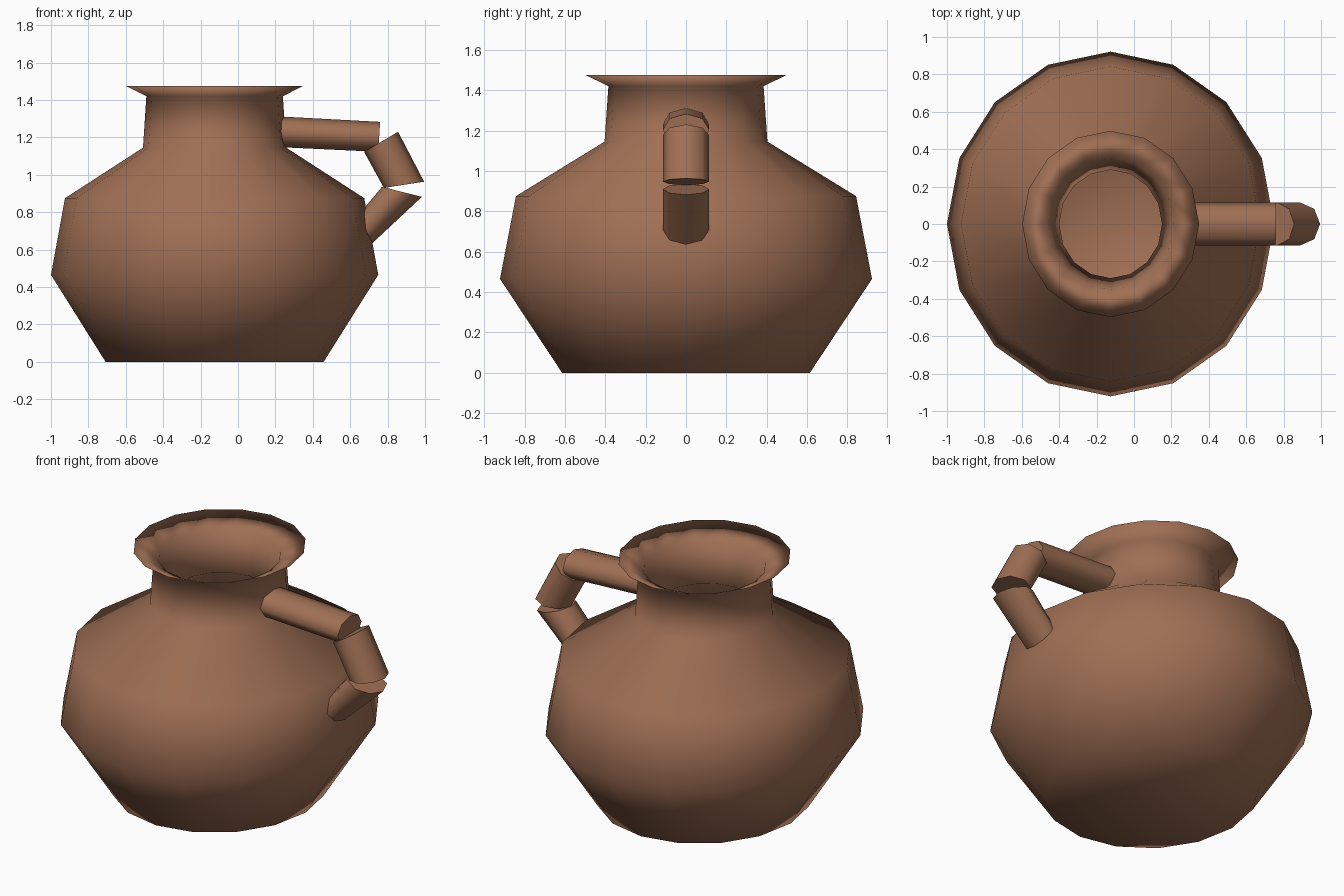
import bpy
import bmesh
import math
from mathutils import Vector

default = bpy.data.objects.get("Cube")
if default:
    bpy.data.objects.remove(default, do_unlink=True)

# Fired clay colour
clay = bpy.data.materials.new("brown clay")
clay.use_nodes = True
colour = (0.35, 0.16, 0.09, 1)
clay.diffuse_color = colour
shader = next(n for n in clay.node_tree.nodes if n.type == "BSDF_PRINCIPLED")
shader.inputs["Base Color"].default_value = colour


def loft(name, rings, flat_caps):
    """Skin a row of closed rings and cap both ends."""
    bm = bmesh.new()
    loops = [[bm.verts.new(p) for p in ring] for ring in rings]
    n = len(loops[0])
    for a, b in zip(loops, loops[1:]):
        for i in range(n):
            j = (i + 1) % n
            bm.faces.new((a[i], a[j], b[j], b[i])).smooth = True
    for loop in (loops[0], loops[-1]):
        bm.faces.new(loop).smooth = not flat_caps
    bmesh.ops.recalc_face_normals(bm, faces=bm.faces[:])
    mesh = bpy.data.meshes.new(name)
    bm.to_mesh(mesh)
    bm.free()
    mesh.materials.append(clay)
    obj = bpy.data.objects.new(name, mesh)
    bpy.context.collection.objects.link(obj)
    return obj


def pot_ring(radius, z, sides=16):
    """Slightly oval ring around the pot axis."""
    angles = [math.tau * i / sides for i in range(sides)]
    return [(-0.125 + radius * math.cos(a), radius * 1.053 * math.sin(a), z)
            for a in angles]


def handle_ring(inner, outer, sides=8):
    """Oval ring whose height runs from the inner to the outer point."""
    lo = Vector((inner[0], 0, inner[1]))
    hi = Vector((outer[0], 0, outer[1]))
    mid, half, side = (lo + hi) / 2, (hi - lo) / 2, Vector((0, 0.115, 0))
    angles = [math.tau * i / sides for i in range(sides)]
    return [mid + half * math.cos(a) + side * math.sin(a) for a in angles]


# Pot: outside from base to rim, then inside down to the floor
outside = [(0.583, 0), (0.875, 0.465), (0.8, 0.875), (0.383, 1.145),
           (0.365, 1.42), (0.473, 1.475)]
inside = [(0.335, 1.41), (0.275, 1.18), (0.72, 0.84), (0.79, 0.48), (0.53, 0.08)]
loft("pot_body", [pot_ring(r, z) for r, z in outside + inside], False)

# Handle: three separate clay rolls, each given by its two end rings
rolls = {
    "handle_upper": [((0.22, 1.148), (0.22, 1.312)), ((0.75, 1.123), (0.76, 1.283))],
    "handle_middle": [((0.674, 1.123), (0.856, 1.23)), ((0.78, 0.93), (0.995, 0.963))],
    "handle_lower": [((0.77, 0.936), (0.983, 0.882)), ((0.64, 0.78), (0.72, 0.636))],
}
for name, ends in rolls.items():
    loft(name, [handle_ring(*end) for end in ends], True)
